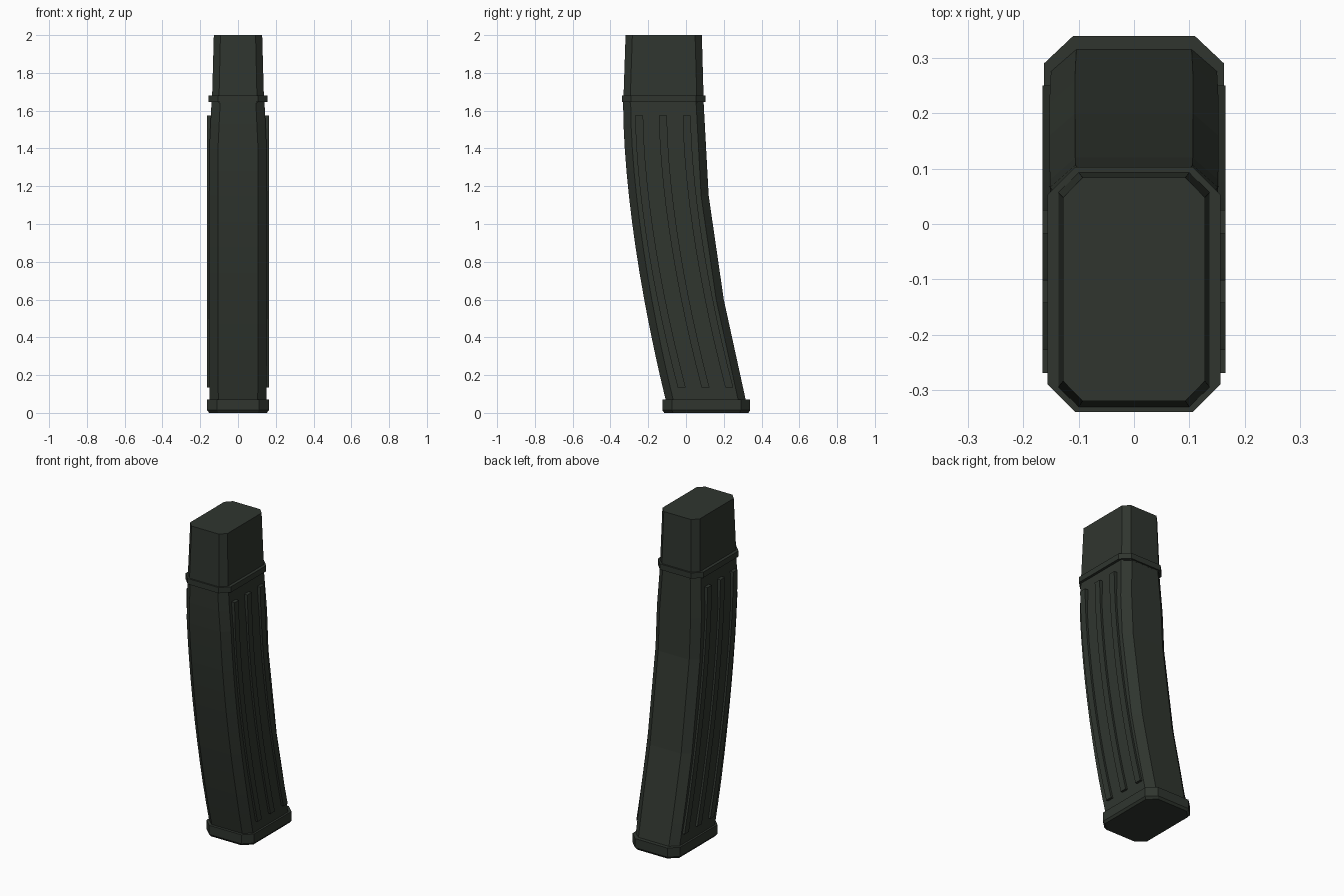
import bpy, bmesh

if "Cube" in bpy.data.objects:
    bpy.data.objects.remove(bpy.data.objects["Cube"])

mat = bpy.data.materials.new("dark_green_grey")
mat.diffuse_color = (0.029, 0.036, 0.028, 1)
mat.use_nodes = True
mat.node_tree.nodes["Principled BSDF"].inputs["Base Color"].default_value = mat.diffuse_color


def loft(name, rings):
    """Join closed rings of equal point count and cap both ends."""
    bm = bmesh.new()
    vs = [[bm.verts.new(p) for p in r] for r in rings]
    n = len(vs[0])
    for a, b in zip(vs, vs[1:]):
        for i in range(n):
            j = (i + 1) % n
            bm.faces.new((a[i], a[j], b[j], b[i]))
    bm.faces.new(vs[0][::-1])
    bm.faces.new(vs[-1])
    bmesh.ops.recalc_face_normals(bm, faces=bm.faces)
    me = bpy.data.meshes.new(name)
    bm.to_mesh(me)
    bm.free()
    me.materials.append(mat)
    ob = bpy.data.objects.new(name, me)
    bpy.context.collection.objects.link(ob)
    return ob


def octagon(z, w, y0, y1, cx, cy):
    """Chamfered rectangle: half width w, depth y0..y1."""
    return [(w - cx, y0, z), (w, y0 + cy, z), (w, y1 - cy, z), (w - cx, y1, z),
            (cx - w, y1, z), (-w, y1 - cy, z), (-w, y0 + cy, z), (cx - w, y0, z)]


def lerp(z, table):
    for (za, a), (zb, b) in zip(table, table[1:]):
        if z <= zb:
            return a + (b - a) * (z - za) / (zb - za)
    return table[-1][1]


def bend(z, top, bottom):
    return 0.225 * (max(top - z, 0) / (top - bottom)) ** 1.67


# Curved body: smooth front arc, three straight segments at the back
BACK = [(0.06, 0.318), (0.6, 0.2), (1.15, 0.12), (1.65, 0.093)]
WIDTH = [(0.06, 0.15), (0.3, 0.153), (1.4, 0.152), (1.65, 0.14)]
levels = [0.06, 0.2, 0.33, 0.47, 0.6, 0.74, 0.88, 1.01, 1.15, 1.28, 1.4, 1.53, 1.65]
loft("curved_body", [octagon(z, lerp(z, WIDTH), -0.333 + bend(z, 1.62, 0.07),
                             lerp(z, BACK), 0.046, 0.04) for z in levels])

# Straight neck that tapers to the top
loft("neck", [octagon(1.64, 0.138, -0.332, 0.094, 0.037, 0.036),
              octagon(2.0, 0.128, -0.32, 0.084, 0.035, 0.036)])

# Collar between neck and body
loft("collar", [octagon(1.645, 0.156, -0.34, 0.103, 0.05, 0.05),
                octagon(1.68, 0.156, -0.34, 0.103, 0.05, 0.05)])

# Base plate with a bevelled underside
loft("base_plate", [octagon(0.0, 0.153, -0.115, 0.33, 0.05, 0.047),
                    octagon(0.014, 0.163, -0.125, 0.34, 0.053, 0.05),
                    octagon(0.07, 0.163, -0.125, 0.34, 0.053, 0.05)])

# Three raised ribs on each side
STEPS = 12
for side, label in ((1, "right"), (-1, "left")):
    for k in range(3):
        rings = []
        for i in range(STEPS + 1):
            z = 0.135 + 1.44 * i / STEPS
            y = -0.122 + bend(z, 1.575, 0.135) + 0.126 * (k - 1)
            rings.append([(side * 0.12, y - 0.021, z), (side * 0.165, y - 0.021, z),
                          (side * 0.165, y + 0.021, z), (side * 0.12, y + 0.021, z)])
        loft(f"{label}_rib_{k + 1}", rings)
